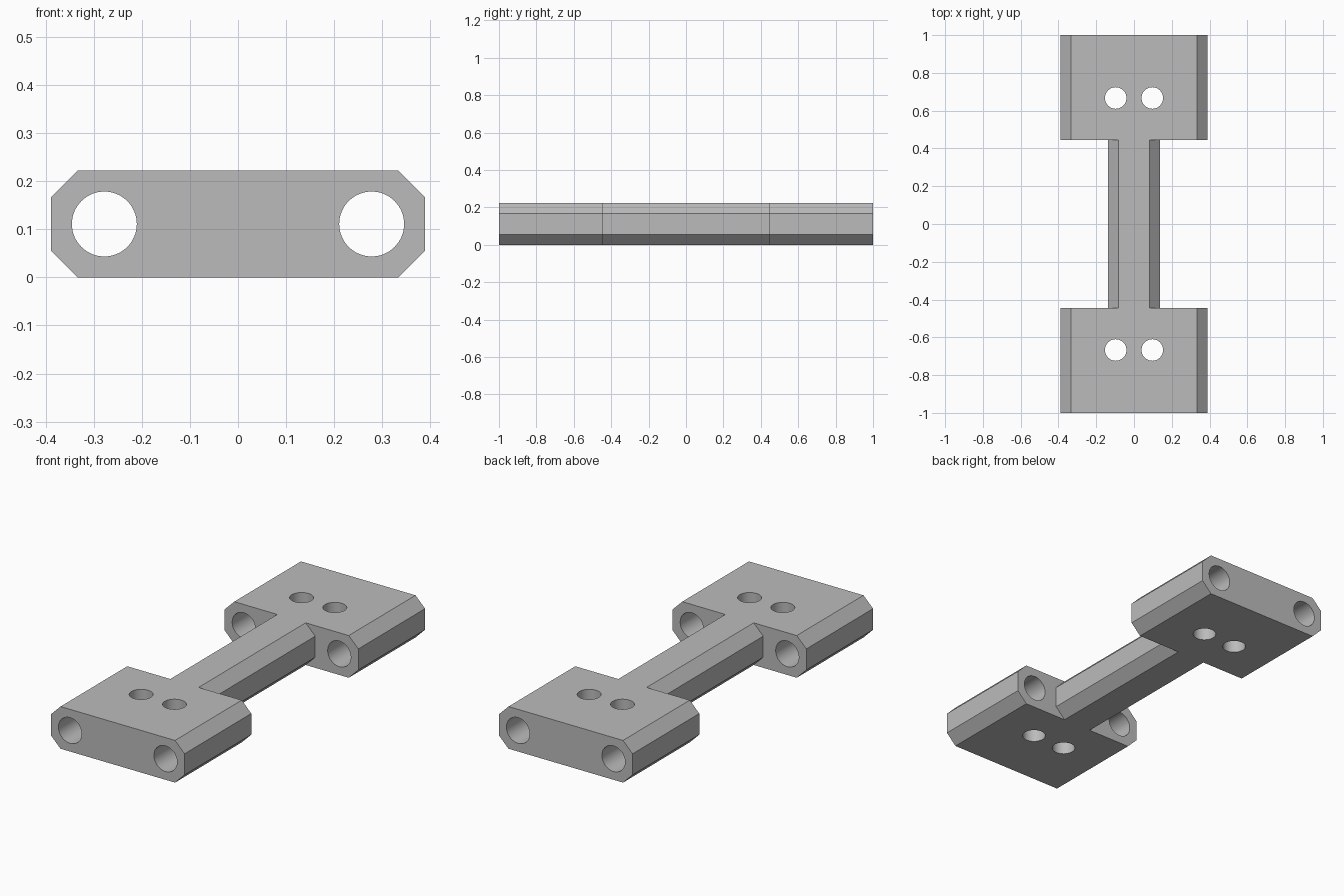
import bpy
import math

cube = bpy.data.objects.get("Cube")
if cube:
    bpy.data.objects.remove(cube, do_unlink=True)

HEIGHT = 0.222
MID = HEIGHT / 2
CHAMFER = 0.0555

grey = bpy.data.materials.new("grey_plastic")
grey.use_nodes = True
colour = (0.5, 0.5, 0.5, 1)
grey.diffuse_color = colour
grey.node_tree.nodes["Principled BSDF"].inputs["Base Color"].default_value = colour


def chamfered_prism(name, half, y0, y1):
    """Octagonal bar along y with chamfered long edges."""
    c, h = CHAMFER, HEIGHT
    right = [(half - c, 0), (half, c), (half, h - c), (half - c, h)]
    profile = right + [(-x, z) for x, z in reversed(right)]
    n = len(profile)
    verts = [(x, y, z) for y in (y0, y1) for x, z in profile]
    faces = [tuple(range(n)), tuple(reversed(range(n, 2 * n)))]
    faces += [(i, i + n, (i + 1) % n + n, (i + 1) % n) for i in range(n)]
    mesh = bpy.data.meshes.new(name)
    mesh.from_pydata(verts, [], faces)
    mesh.materials.append(grey)
    obj = bpy.data.objects.new(name, mesh)
    bpy.context.collection.objects.link(obj)
    return obj


def hole_cutter(radius, length, location, rotation=(0, 0, 0)):
    bpy.ops.mesh.primitive_cylinder_add(vertices=64, radius=radius, depth=length,
                                        location=location, rotation=rotation)
    obj = bpy.context.object
    obj.name = "hole_cutter"
    obj.hide_render = True
    obj.data.materials.append(grey)
    return obj


def combine(target, other, operation):
    mod = target.modifiers.new(operation.lower(), "BOOLEAN")
    mod.operation = operation
    mod.solver = "EXACT"
    mod.object = other
    bpy.ops.object.select_all(action="DESELECT")
    target.select_set(True)
    bpy.context.view_layer.objects.active = target
    bpy.ops.object.modifier_apply(modifier=mod.name)
    bpy.data.objects.remove(other, do_unlink=True)


# Narrow connecting bar, fused with a wide block at each end
body = chamfered_prism("connector_body", 0.138, -0.5, 0.5)
for y0, y1 in ((-1, -0.445), (0.445, 1)):
    combine(body, chamfered_prism("end_block", 0.389, y0, y1), "UNION")

# Long rod holes through both blocks, and vertical screw holes
for side in (-1, 1):
    combine(body, hole_cutter(0.0675, 2.4, (side * 0.278, 0, MID),
                              (math.pi / 2, 0, 0)), "DIFFERENCE")
    for end in (-1, 1):
        combine(body, hole_cutter(0.057, 0.6, (side * 0.097, end * 0.667, MID)),
                "DIFFERENCE")

# Smooth hole walls, crisp chamfers
bpy.ops.object.select_all(action="DESELECT")
body.select_set(True)
bpy.context.view_layer.objects.active = body
bpy.ops.object.shade_smooth_by_angle(angle=math.radians(30))
